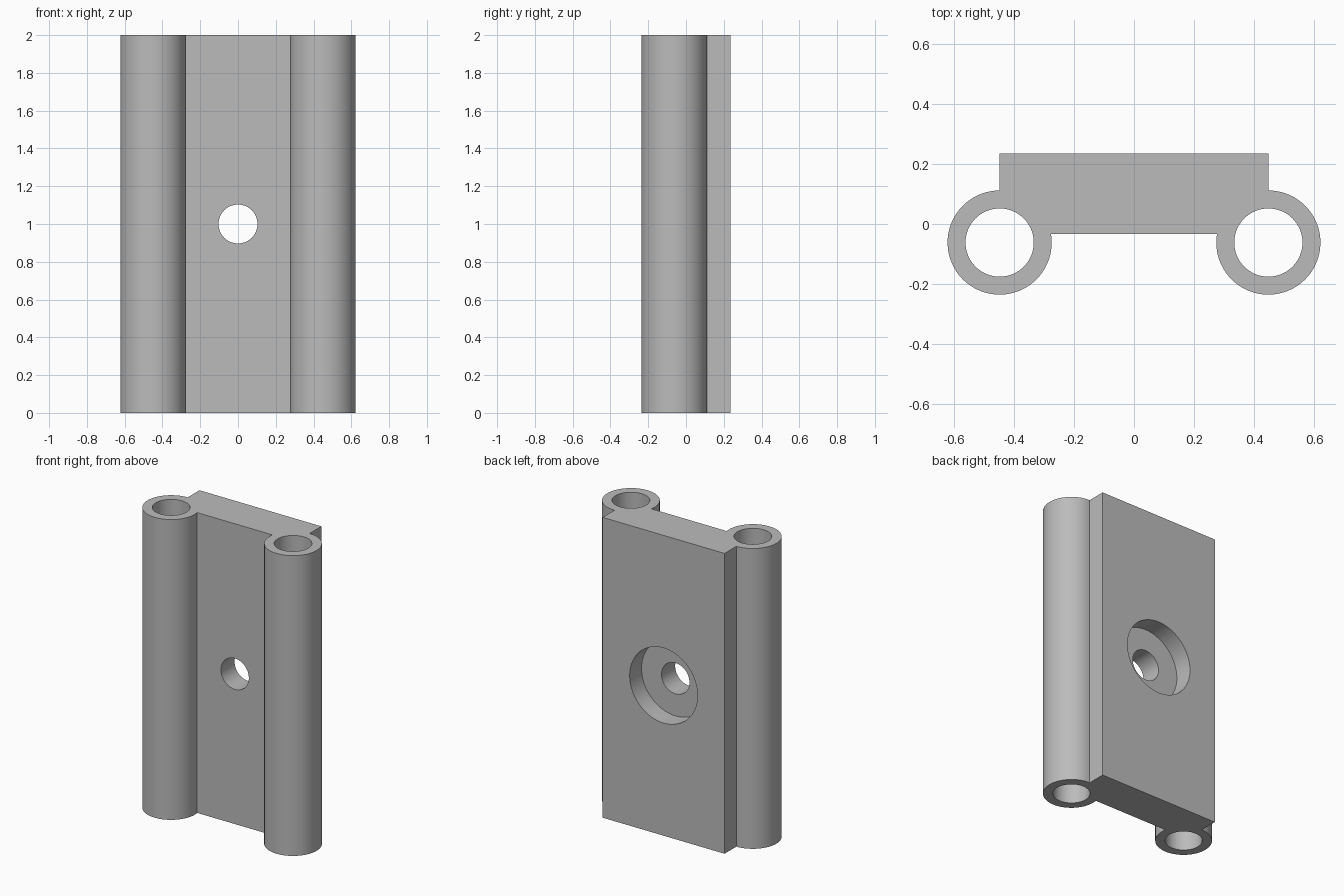
import bpy, bmesh
from math import sin, cos, asin, pi
from mathutils import Matrix

HEIGHT = 2.0
TUBE_X, TUBE_Y = 0.449, -0.062
TUBE_R, BORE_R = 0.174, 0.114
PLATE_FRONT, PLATE_BACK = -0.033, 0.236
BOLT_R, RECESS_R, RECESS_DEPTH = 0.103, 0.25, 0.125
ARC_STEPS = 72

if "Cube" in bpy.data.objects:
    bpy.data.objects.remove(bpy.data.objects["Cube"], do_unlink=True)

grey = bpy.data.materials.new("plain grey")
grey.use_nodes = True
grey.diffuse_color = (0.5, 0.5, 0.5, 1)
grey.node_tree.nodes["Principled BSDF"].inputs["Base Color"].default_value = (0.5, 0.5, 0.5, 1)


def add_object(name, bm):
    mesh = bpy.data.meshes.new(name)
    bmesh.ops.recalc_face_normals(bm, faces=bm.faces)
    bm.to_mesh(mesh)
    bm.free()
    mesh.materials.append(grey)
    obj = bpy.data.objects.new(name, mesh)
    bpy.context.collection.objects.link(obj)
    return obj


def cutter(name, radius, length, location, along_y=False):
    bm = bmesh.new()
    turn = Matrix.Rotation(pi / 2, 4, "X") if along_y else Matrix()
    bmesh.ops.create_cone(bm, cap_ends=True, segments=64, radius1=radius, radius2=radius,
                          depth=length, matrix=Matrix.Translation(location) @ turn)
    obj = add_object(name, bm)
    obj.hide_render = True
    return obj


# Half outline: plate corner, around the tube, to the plate front
start = pi / 2
end = -pi - asin((PLATE_FRONT - TUBE_Y) / TUBE_R)
half = [(TUBE_X, PLATE_BACK)]
for i in range(ARC_STEPS + 1):
    a = start + (end - start) * i / ARC_STEPS
    half.append((TUBE_X + TUBE_R * cos(a), TUBE_Y + TUBE_R * sin(a)))
outline = half + [(-x, y) for x, y in reversed(half)]

# Bracket body: outline extruded to full height
bm = bmesh.new()
base = bm.faces.new([bm.verts.new((x, y, 0)) for x, y in outline])
extruded = bmesh.ops.extrude_face_region(bm, geom=[base])["geom"]
top = [v for v in extruded if isinstance(v, bmesh.types.BMVert)]
bmesh.ops.translate(bm, verts=top, vec=(0, 0, HEIGHT))
bracket = add_object("twin_tube_bracket", bm)

# Tube bores, bolt hole and round recess in the back
middle = HEIGHT / 2
cutters = [cutter("tube_bore_cutter", BORE_R, HEIGHT + 0.2, (side * TUBE_X, TUBE_Y, middle))
           for side in (-1, 1)]
cutters.append(cutter("bolt_hole_cutter", BOLT_R, 1, (0, 0, middle), True))
cutters.append(cutter("recess_cutter", RECESS_R, RECESS_DEPTH * 2, (0, PLATE_BACK, middle), True))

bpy.ops.object.select_all(action="DESELECT")
bracket.select_set(True)
bpy.context.view_layer.objects.active = bracket
for tool in cutters:
    mod = bracket.modifiers.new(tool.name, "BOOLEAN")
    mod.operation = "DIFFERENCE"
    mod.solver = "EXACT"
    mod.object = tool
    bpy.ops.object.modifier_apply(modifier=mod.name)
    bpy.data.objects.remove(tool, do_unlink=True)

bpy.ops.object.shade_smooth_by_angle(angle=pi / 6)
